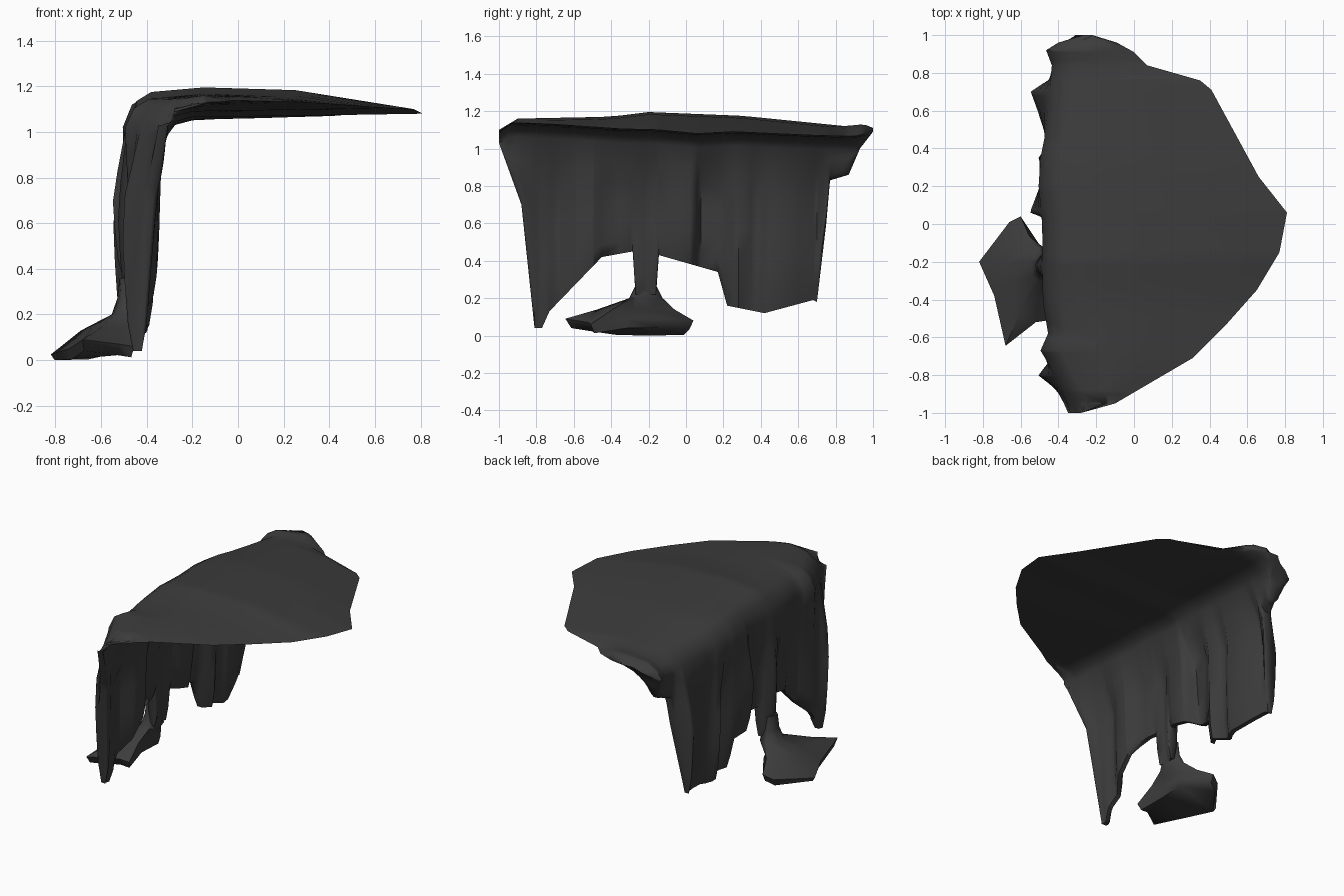
import bpy, bmesh, math

cube = bpy.data.objects.get("Cube")
if cube:
    bpy.data.objects.remove(cube, do_unlink=True)

charcoal = bpy.data.materials.new("charcoal")
charcoal.use_nodes = True
tone = (0.045, 0.045, 0.045, 1)
charcoal.diffuse_color = tone
charcoal.node_tree.nodes["Principled BSDF"].inputs["Base Color"].default_value = tone


def sample(table, y):
    """Linear interpolation through (y, value) pairs."""
    if y <= table[0][0]:
        return table[0][1]
    for (a, va), (b, vb) in zip(table, table[1:]):
        if y <= b:
            return va + (vb - va) * (y - a) / (b - a)
    return table[-1][1]


def loft(name, rings):
    """Skin equal-length closed rings and cap both ends."""
    bm = bmesh.new()
    rows = [[bm.verts.new(p) for p in ring] for ring in rings]
    n = len(rows[0])
    for a, b in zip(rows, rows[1:]):
        for i in range(n):
            j = (i + 1) % n
            bm.faces.new((a[i], a[j], b[j], b[i]))
    bm.faces.new(rows[0])
    bm.faces.new(rows[-1])
    bmesh.ops.remove_doubles(bm, verts=bm.verts, dist=0.002)
    bmesh.ops.triangulate(bm, faces=[f for f in bm.faces if len(f.verts) > 4])
    bmesh.ops.recalc_face_normals(bm, faces=bm.faces)
    mesh = bpy.data.meshes.new(name)
    bm.to_mesh(mesh)
    bm.free()
    mesh.materials.append(charcoal)
    obj = bpy.data.objects.new(name, mesh)
    bpy.context.collection.objects.link(obj)
    bpy.ops.object.select_all(action="DESELECT")
    obj.select_set(True)
    bpy.context.view_layer.objects.active = obj
    bpy.ops.object.shade_smooth_by_angle(angle=math.radians(60))
    return obj


# Profiles along y: far rim, heights, hanging hem, bend edge, outer and inner folds
rim_x = [(-1, -.28), (-.95, -.1), (-.71, .31), (-.53, .49), (-.35, .65), (-.15, .77),
         (.06, .81), (.25, .66), (.71, .41), (.76, .35), (.84, .07), (.91, 0),
         (.96, -.09), (1, -.22)]
rim_z = [(-1, 1.09), (-.95, 1.14), (-.71, 1.13), (-.35, 1.105), (-.15, 1.1), (.06, 1.08),
         (.25, 1.09), (.7, 1.07), (.9, 1.065), (1, 1.09)]
top_z = [(-1, 1.1), (-.9, 1.16), (-.4, 1.17), (-.2, 1.195), (.3, 1.175), (.85, 1.12),
         (.95, 1.13), (1, 1.11)]
hem_z = [(-1, 1.03), (-.88, .7), (-.81, .04), (-.77, .04), (-.73, .13), (-.45, .42),
         (-.285, .45), (-.27, .22), (-.16, .22), (-.145, .43), (.17, .34), (.22, .16),
         (.42, .12), (.68, .19), (.7, .18), (.75, .6), (.77, .83), (.87, .86),
         (.93, 1), (1, 1.09)]
edge_x = [(-1, -.32), (-.9, -.36), (-.8, -.41), (-.72, -.45), (-.67, -.48), (-.58, -.44),
          (-.4, -.47), (0, -.47), (.2, -.49), (.35, -.48), (.5, -.45), (.84, -.42),
          (.92, -.45), (.97, -.37), (1, -.25)]
outer_x = [(-1, -.33), (-.88, -.43), (-.8, -.51), (-.74, -.46), (-.67, -.48), (-.6, -.42),
           (-.5, -.42), (-.35, -.44), (-.22, -.53), (-.1, -.45), (.02, -.45), (.06, -.56),
           (.2, -.5), (.28, -.45), (.35, -.51), (.42, -.45), (.7, -.55), (.76, -.47),
           (.84, -.42), (.92, -.44), (1, -.25)]
inner_x = [(-.9, -.33), (-.8, -.38), (-.68, -.41), (-.58, -.35), (-.49, -.34), (-.45, -.39),
           (-.3, -.39), (-.2, -.41), (-.09, -.36), (.04, -.35), (.08, -.43), (.2, -.41),
           (.28, -.36), (.38, -.41), (.46, -.36), (.6, -.4), (.7, -.44), (.76, -.38), (.87, -.34)]


def section(y):
    rx, rz, tz, hz, edge, ox, ix = (
        sample(t, y) for t in (rim_x, rim_z, top_z, hem_z, edge_x, outer_x, inner_x))
    tip = (ox + ix) / 2
    span = rx + .15

    def wall(start, fold, top, depth, side):
        """Points from the bend down to the hem; folds deepen, then taper."""
        row = []
        for t in (.12, .3, .5, .7, .88):
            z = top + (hz - top) * t
            x = start + (fold - start) * min(1, (top - z) / depth)
            row.append((x + (tip + side - x) * t ** 3, z))
        return row

    # upper skin and rounded bend
    pts = [(rx, rz), (-.15 + span * .45, tz - .012), (-.15, tz),
           (edge + .09, tz - .02), (edge + .025, tz - .06), (edge - .015, 1.02)]
    # outer folds down to the hem, inner folds back up, underside of the slab
    pts += wall(edge - .015, ox, 1.02, .35, -.025)
    pts += [(tip - .015, hz), (tip + .015, hz)]
    pts += reversed(wall(-.315, ix, .98, .2, .025))
    pts += [(-.305, rz - .075), (-.275, rz - .035), (-.2, rz - .015), (-.15 + span * .5, rz - .008)]
    return [(min(x, rx), y, min(max(z, hz), tz)) for x, z in pts]


stations = sorted({y for t in (rim_x, hem_z, outer_x, inner_x) for y, _ in t})
loft("draped_slab", [section(y) for y in stations])

# Splayed puddle under the long drip
outline = [(-.60, .04, .08), (-.66, .01, .05), (-.82, -.2, .025), (-.74, -.38, .05),
           (-.68, -.645, .09), (-.52, -.52, .07), (-.455, -.51, .06), (-.49, -.32, .09),
           (-.48, -.14, .09)]
neck_x, neck_y = -.49, -.215


def neck_ring(z, rx, ry):
    ring = []
    for x, y, _ in outline:
        a = math.atan2(y + .25, x + .6)
        ring.append((neck_x + rx * math.cos(a), neck_y + ry * math.sin(a), z))
    return ring


def toward(k, px, py, pz):
    return [(px + (x - px) * k, py + (y - py) * k, pz + (z - pz) * k) for x, y, z in outline]


shoulder = [(x, y, min(z + .035, .14)) for x, y, z in toward(.6, neck_x, neck_y, .2)]
sole = [(x, y, max(z - .045, 0)) for x, y, z in toward(.92, -.61, -.25, .03)]
loft("drip_puddle", [neck_ring(.36, .03, .045), neck_ring(.27, .04, .055),
                     neck_ring(.2, .065, .09), shoulder, outline, sole])
